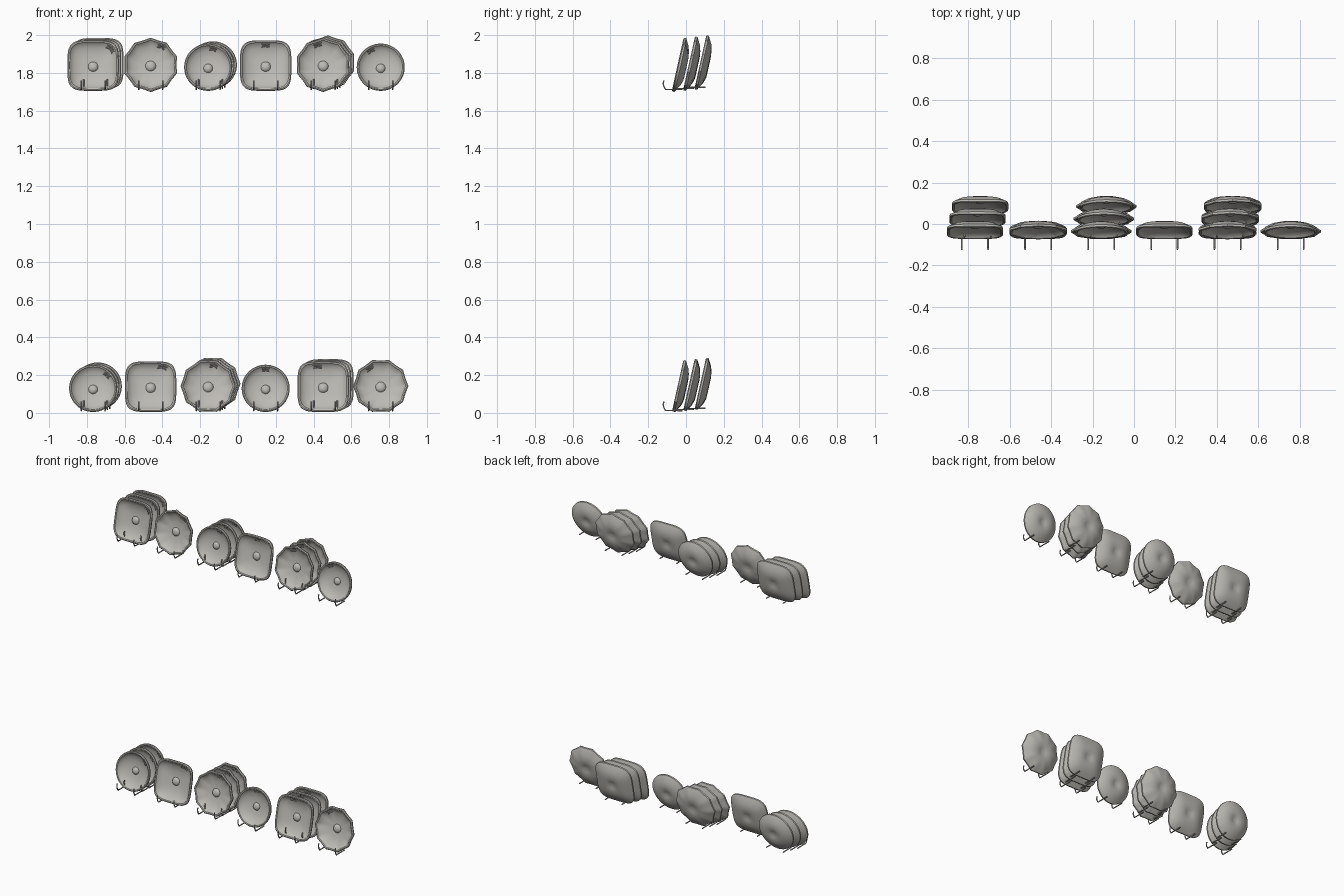
import bpy
import bmesh
import math
from mathutils import Vector

cube = bpy.data.objects.get("Cube")
if cube:
    bpy.data.objects.remove(cube)


def make_material(name, colour):
    mat = bpy.data.materials.new(name)
    mat.use_nodes = True
    mat.diffuse_color = colour
    mat.node_tree.nodes["Principled BSDF"].inputs["Base Color"].default_value = colour
    return mat


clay = make_material("warm grey", (0.50, 0.49, 0.455, 1))

SEGMENTS = 60
TILT = math.radians(-12.5)
LAYER_STEP = Vector((0.0125, 0.06, 0.006))
HALF_SIZE = {"square": 0.136, "round": 0.127, "scalloped": 0.146}

# Cross-section of a dish as (radius fraction, depth), front boss to back dent
FRONT = [(0, 0.022), (0.08, 0.023), (0.15, 0.027), (0.19, 0.036), (0.45, 0.034),
         (0.72, 0.023), (0.88, 0.009), (0.91, 0.002), (0.96, 0), (1, 0.004)]
BACK = [(1, 0.014), (0.9, 0.022), (0.72, 0.036), (0.5, 0.045),
        (0.35, 0.046), (0.18, 0.044), (0, 0.034)]


def outline(shape, t, phase):
    """Distance from the dish centre to its rim at angle t from the top."""
    size = HALF_SIZE[shape]
    if shape == "square":
        n = 4.2
        return size * (abs(math.sin(t)) ** n + abs(math.cos(t)) ** n) ** (-1 / n)
    if shape == "scalloped":
        return size * (1 - 0.06 * abs(math.sin(5 * (t + phase))))
    return size


def dish_point(shape, fraction, t, depth, phase):
    # The middle stays circular, the rim takes the full outline
    blend = min(1, fraction * 1.3)
    rim = HALF_SIZE[shape] * (1 - blend) + outline(shape, t, phase) * blend
    r = fraction * rim
    return Vector((r * math.sin(t), depth, r * math.cos(t)))


def front_depth(fraction):
    for (r0, d0), (r1, d1) in zip(FRONT, FRONT[1:]):
        if fraction <= r1:
            return d0 + (d1 - d0) * (fraction - r0) / (r1 - r0)
    return 0


def mesh_object(name, bm, smooth=True):
    bmesh.ops.recalc_face_normals(bm, faces=bm.faces)
    mesh = bpy.data.meshes.new(name)
    bm.to_mesh(mesh)
    bm.free()
    if smooth:
        mesh.shade_smooth()
        mesh.set_sharp_from_angle(angle=math.radians(38))
    mesh.materials.append(clay)
    obj = bpy.data.objects.new(name, mesh)
    bpy.context.collection.objects.link(obj)
    return obj


def make_dish(shape, phase):
    bm = bmesh.new()
    rings = []
    for fraction, depth in FRONT + BACK:
        count = SEGMENTS if fraction else 1
        rings.append([bm.verts.new(dish_point(shape, fraction, math.tau * k / SEGMENTS,
                                              depth, phase)) for k in range(count)])
    for a, b in zip(rings, rings[1:]):
        for k in range(SEGMENTS):
            j = (k + 1) % SEGMENTS
            corners = [a[k % len(a)], a[j % len(a)], b[j % len(b)], b[k % len(b)]]
            bm.faces.new(list(dict.fromkeys(corners)))
    return mesh_object(shape + "_dish", bm)


def make_sprig(shape, angle, phase):
    """Small raised spray of leaves lying on the inside of the dish."""
    bm = bmesh.new()

    def on_dish(u, v, lift):
        fraction = 0.79 + v
        t = angle + u
        return bm.verts.new(dish_point(shape, fraction, t, front_depth(fraction) - lift, phase))

    def leaf(u, v, direction, length):
        du, dv = math.sin(direction), math.cos(direction)
        w = length * 0.25

        def at(along, across, lift):
            return on_dish(u + (du * along + dv * across) * 1.2,
                           v + dv * along - du * across, lift)
        tail, tip = at(0, 0, 0.001), at(length, 0, 0.001)
        left, right = at(length / 2, -w, 0.001), at(length / 2, w, 0.001)
        ridge = at(length / 2, 0, 0.005)
        for a, b in ((tail, left), (left, tip), (tip, right), (right, tail)):
            bm.faces.new((a, b, ridge))
        bm.faces.new((tail, right, tip, left))

    for side in (-1, 1):
        for step in range(3):
            for turn in (0.7, 2.2):
                leaf(side * 0.055 * step, 0.01, side * turn, 0.1)
    leaf(0, 0, 0, 0.1)
    return mesh_object("leaf_sprig", bm, smooth=False)


# Wire stand path as (y, z): front hook, then foot running back
STAND = [(-0.117, 0.06), (-0.121, 0.045), (-0.118, 0.03), (-0.108, 0.012), (-0.018, 0.012)]


def make_stand():
    curve = bpy.data.curves.new("wire_stand", "CURVE")
    curve.dimensions = "3D"
    curve.bevel_depth = 0.004
    curve.bevel_resolution = 1
    curve.use_fill_caps = True
    for x in (-0.063, 0.063):
        spline = curve.splines.new("POLY")
        spline.points.add(len(STAND) - 1)
        for point, (y, z) in zip(spline.points, STAND):
            point.co = (x, y, z, 1)
    curve.materials.append(clay)
    obj = bpy.data.objects.new("wire_stand", curve)
    bpy.context.collection.objects.link(obj)
    return obj


# Two rows of six; every other place holds a stack of three
ROWS = [(0, ("round", "square", "scalloped")), (1.70, ("square", "scalloped", "round"))]
for row, (height, shapes) in enumerate(ROWS):
    phase = math.radians(0 if row else 18)
    for i in range(6):
        shape = shapes[i % 3]
        angle = math.radians(45 - 15 * i)
        bottom = 0.002 if shape == "scalloped" else 0.008
        for layer in range(1 if i % 2 else 3):
            place = Vector((-0.767 + 0.3045 * i, 0, height)) + LAYER_STEP * layer
            lift = HALF_SIZE[shape] * math.cos(TILT) + bottom
            for part in (make_dish(shape, phase), make_sprig(shape, angle, phase)):
                part.location = place + Vector((0, -0.044, lift))
                part.rotation_euler.x = TILT
            make_stand().location = place
